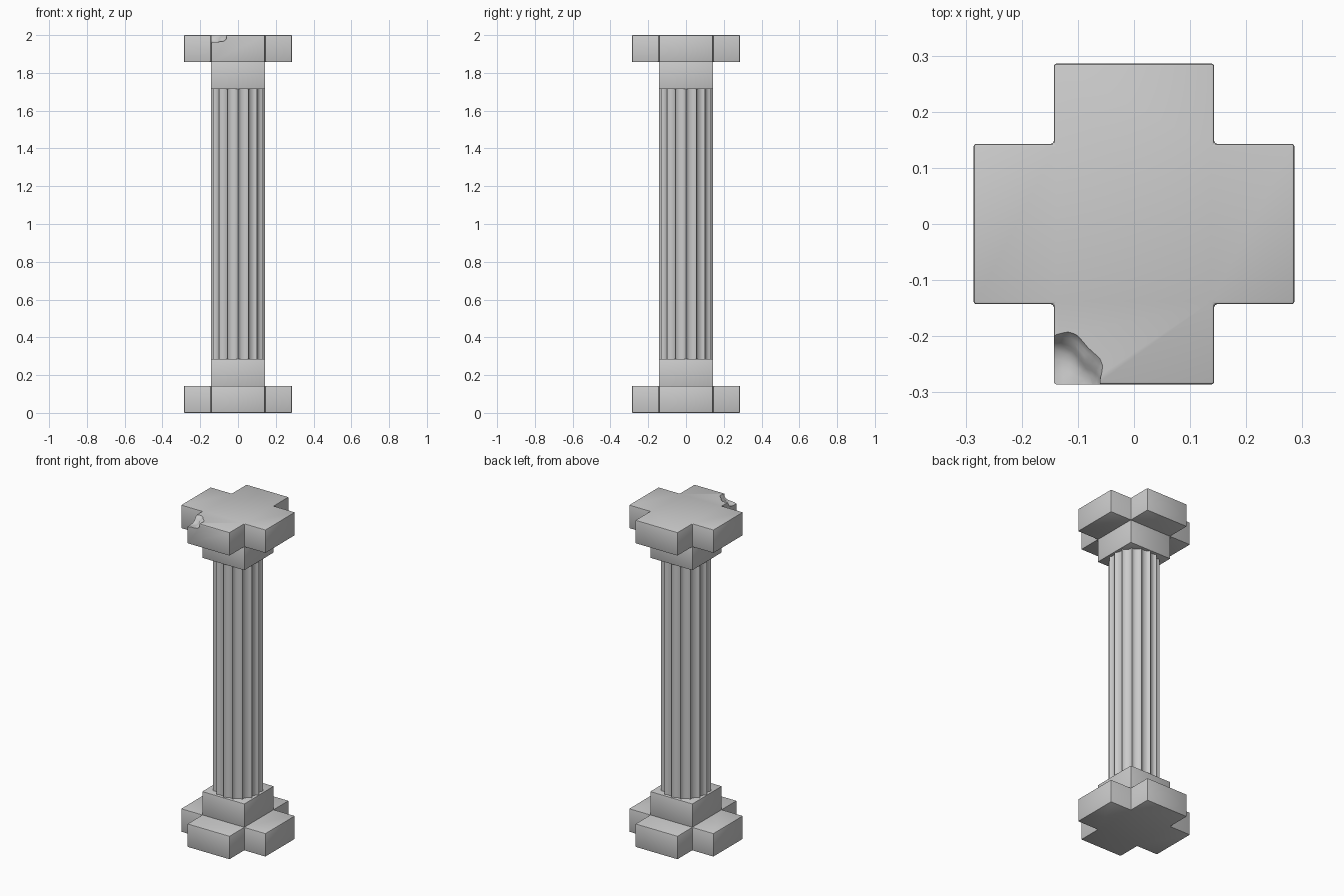
import bpy, bmesh, math, random
from mathutils import Vector

if "Cube" in bpy.data.objects:
    bpy.data.objects.remove(bpy.data.objects["Cube"])

random.seed(4)
H = 0.143          # module: half width of blocks and thickness of each step
W = 0.286          # reach of the cross arms


def prism(name, outline, z0, z1, bevel=0.0):
    """Extrude a 2D outline between two heights, with optional rounded edges."""
    bm = bmesh.new()
    face = bm.faces.new([bm.verts.new((x, y, z0)) for x, y in outline])
    ext = bmesh.ops.extrude_face_region(bm, geom=[face])
    for v in ext["geom"]:
        if isinstance(v, bmesh.types.BMVert):
            v.co.z = z1
    bmesh.ops.recalc_face_normals(bm, faces=bm.faces)
    if bevel:
        bmesh.ops.bevel(bm, geom=bm.edges[:], offset=bevel, segments=2,
                        profile=0.5, affect='EDGES')
    mesh = bpy.data.meshes.new(name)
    bm.to_mesh(mesh)
    bm.free()
    ob = bpy.data.objects.new(name, mesh)
    bpy.context.collection.objects.link(ob)
    return ob


def activate(ob):
    bpy.ops.object.select_all(action='DESELECT')
    ob.select_set(True)
    bpy.context.view_layer.objects.active = ob


# Cross-shaped slabs and square blocks at both ends
cross = [(W, -H), (W, H), (H, H), (H, W), (-H, W), (-H, H),
         (-W, H), (-W, -H), (-H, -H), (-H, -W), (H, -W), (H, -H)]
square = [(-H, -H), (H, -H), (H, H), (-H, H)]
base = prism("base_slab", cross, 0, H, 0.005)
top = prism("top_slab", cross, 2 - H, 2, 0.005)
low_block = prism("lower_block", square, H - 0.006, 2 * H, 0.003)
up_block = prism("upper_block", square, 2 - 2 * H, 2 - H + 0.006, 0.003)

# Fluted shaft: 16 sharp ridges with concave channels between
FLUTES, STEPS, R, DEPTH = 16, 6, 0.142, 0.016
profile = []
for i in range(FLUTES * STEPS):
    t = (i % STEPS) / STEPS
    a = 2 * math.pi * i / (FLUTES * STEPS)
    r = R - DEPTH * math.sqrt(1 - (2 * t - 1) ** 2)
    profile.append((r * math.cos(a), r * math.sin(a)))
shaft = prism("fluted_shaft", profile, 2 * H - 0.005, 2 - 2 * H + 0.005)

# Broken corner of the top slab, cut by an uneven rounded lump
bpy.ops.mesh.primitive_ico_sphere_add(subdivisions=4, radius=1,
                                      location=(-H, -W, 2.012))
chip = bpy.context.object
chip.name = "chip_cutter"
for v in chip.data.vertices:
    d = v.co.copy()
    k = 1 + 0.10 * math.sin(5 * d.x + 3 * d.z) * math.cos(6 * d.y)
    k += random.uniform(-0.008, 0.008)
    v.co = Vector((d.x * 0.092, d.y * 0.095, d.z * 0.055)) * k
chip.hide_render = True
mod = top.modifiers.new("chip", 'BOOLEAN')
mod.operation = 'DIFFERENCE'
mod.solver = 'EXACT'
mod.object = chip
activate(top)
bpy.ops.object.modifier_apply(modifier=mod.name)
bpy.data.objects.remove(chip)

# Smooth shading with sharp edges kept
for ob in (base, top, low_block, up_block, shaft):
    activate(ob)
    bpy.ops.object.shade_smooth_by_angle(angle=math.radians(30))
